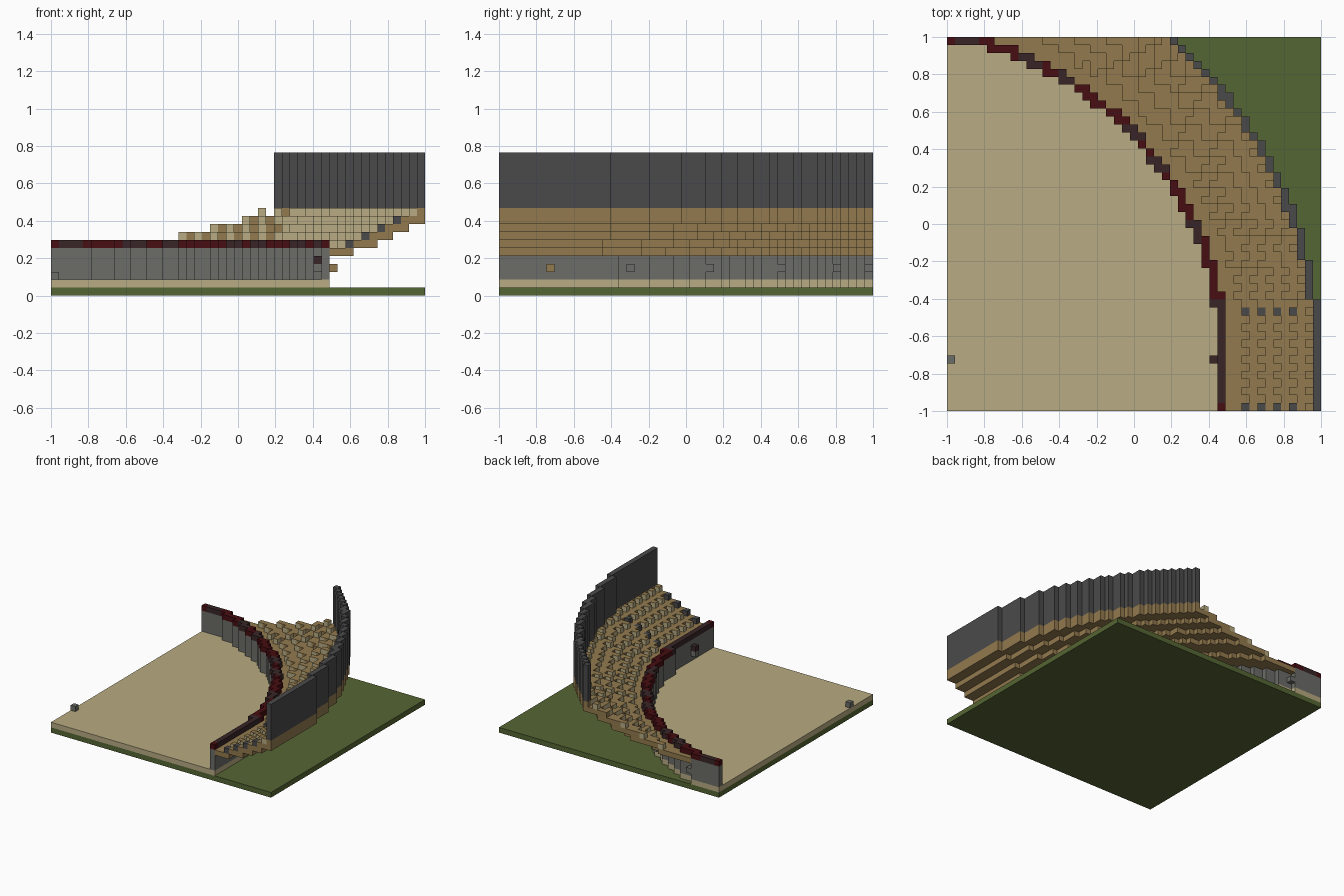
import bpy, bmesh, math
from mathutils import Vector

cube = bpy.data.objects.get("Cube")
if cube:
    bpy.data.objects.remove(cube)

N = 47                 # blocks per side
U = 2 / N              # block size
CI, CJ = -7, 6         # block at the centre of all the arcs


def material(name, code):
    rgb = [int(code[k:k + 2], 16) / 255 for k in (0, 2, 4)]
    col = [c / 12.92 if c < 0.04045 else ((c + 0.055) / 1.055) ** 2.4 for c in rgb] + [1]
    m = bpy.data.materials.new(name)
    m.use_nodes = True
    m.diffuse_color = col
    m.node_tree.nodes["Principled BSDF"].inputs["Base Color"].default_value = col
    return m


GRASS = material("grass green", "556633")
SAND = material("sand", "b8ab82")
WOOD = material("wood brown", "937a4e")
STONE = material("grey stone", "6c6d68")
SLATE = material("dark slate", "4a4a4a")
MAROON = material("maroon", "470d12")
UMBER = material("dark umber", "382527")

SIDES = [Vector(v) for v in ((1, 0, 0), (-1, 0, 0), (0, 1, 0), (0, -1, 0), (0, 0, 1), (0, 0, -1))]


def blocks(name, cells, mats, rule=lambda cell, normal: 0):
    """Skin a set of grid cells; rule picks the material of each face."""
    bm = bmesh.new()
    cells = set(cells)
    corners = {}

    def corner(p):
        key = tuple(round(2 * c) for c in p)
        if key not in corners:
            corners[key] = bm.verts.new(((p.x - N / 2) * U, (p.y - N / 2) * U, p.z * U))
        return corners[key]

    for c in sorted(cells):
        mid = Vector(c) + Vector((0.5, 0.5, 0.5))
        for n in SIDES:
            if tuple(int(a + b) for a, b in zip(c, n)) in cells:
                continue
            a = Vector((n.y, n.z, n.x)) / 2
            b = n.cross(a)
            f = bm.faces.new([corner(mid + n / 2 + s * a + t * b)
                              for s, t in ((1, 1), (-1, 1), (-1, -1), (1, -1))])
            f.material_index = rule(c, n)
    mesh = bpy.data.meshes.new(name)
    bm.to_mesh(mesh)
    bm.free()
    for m in mats:
        mesh.materials.append(m)
    obj = bpy.data.objects.new(name, mesh)
    bpy.context.collection.objects.link(obj)
    return obj


def radius(i, j):
    return math.hypot(i - CI, j - CJ)


def degrees(i, j):
    return math.degrees(math.atan2(j - CJ, i - CI))


def ring(r0, r1, z0, z1=None):
    """Cells between two radii, from layer z0 up to and including z1."""
    return {(i, j, z) for i in range(N) for j in range(N) if r0 <= radius(i, j) < r1
            for z in range(z0, (z1 or z0) + 1)}


# Ground slab
bpy.ops.mesh.primitive_cube_add(size=1, location=(0, 0, U / 2))
ground = bpy.context.object
ground.name = "grass_base"
ground.scale = (2, 2, U)
ground.data.materials.append(GRASS)

# Arena floor and the barrier around it
W0, W1 = 40.55, 41.8
blocks("arena_floor", ring(0, W1, 1), [SAND])
blocks("barrier_wall", ring(W0, W1, 2, 5), [STONE])

DARK_SPOTS = (23.5, 37, 43.6, 58, 66, 77)


def cap_colour(c, n):
    a = degrees(c[0], c[1])
    if a < 10:
        return int(c[1] > 0)
    return int(any(abs(a - d) < 2 for d in DARK_SPOTS))


blocks("barrier_cap", ring(W0, W1, 6), [MAROON, UMBER], cap_colour)

# Rising seating tiers: inner radius, outer radius, layer
tiers = ring(W1, 44.5, 5) | ring(44.5, 47.5, 6)
for k in range(3):
    tiers |= ring(46.5 + 2 * k, 49.5 + 2 * k, 7 + k)
tiers |= ring(52.5, 53.5, 10)
blocks("seating_tiers", tiers, [WOOD])

# Every other block at the back of a tier is a seat; aisle rows are dark
seats, posts = set(), set()
for k in range(5):
    for i, j, z in ring(43.5 + 2 * k, 44.5 + 2 * k, 6 + k):
        if (i, j, z) in tiers:
            continue
        along = j if degrees(i, j) < 45 else i
        if along % 2 == 0:
            (posts if j in (0, 12) and k < 4 else seats).add((i, j, z))
blocks("seats", seats, [SAND, WOOD], lambda c, n: int(n.z > 0))
blocks("aisle_posts", posts, [SLATE])

# Tall outer wall
blocks("outer_wall", ring(52.5, 53.5, 11, 17), [SLATE])

# Blocks standing out of the barrier, and the marker at the arena centre
blocks("barrier_niche", {(33, CJ, 3), (33, CJ, 4)}, [STONE, UMBER], lambda c, n: int(c[2] == 4))
blocks("barrier_back_block", {(35, CJ, 3)}, [WOOD])
blocks("centre_marker", {(0, CJ, 2)}, [STONE])
buttresses = set()
for k in range(1, 6):
    a = 0.25 * k
    i, j = round(CI + 42.3 * math.cos(a)), round(CJ + 42.3 * math.sin(a))
    if i < N and j < N:
        buttresses.add((i, j, 3))
blocks("barrier_studs", buttresses, [STONE])
